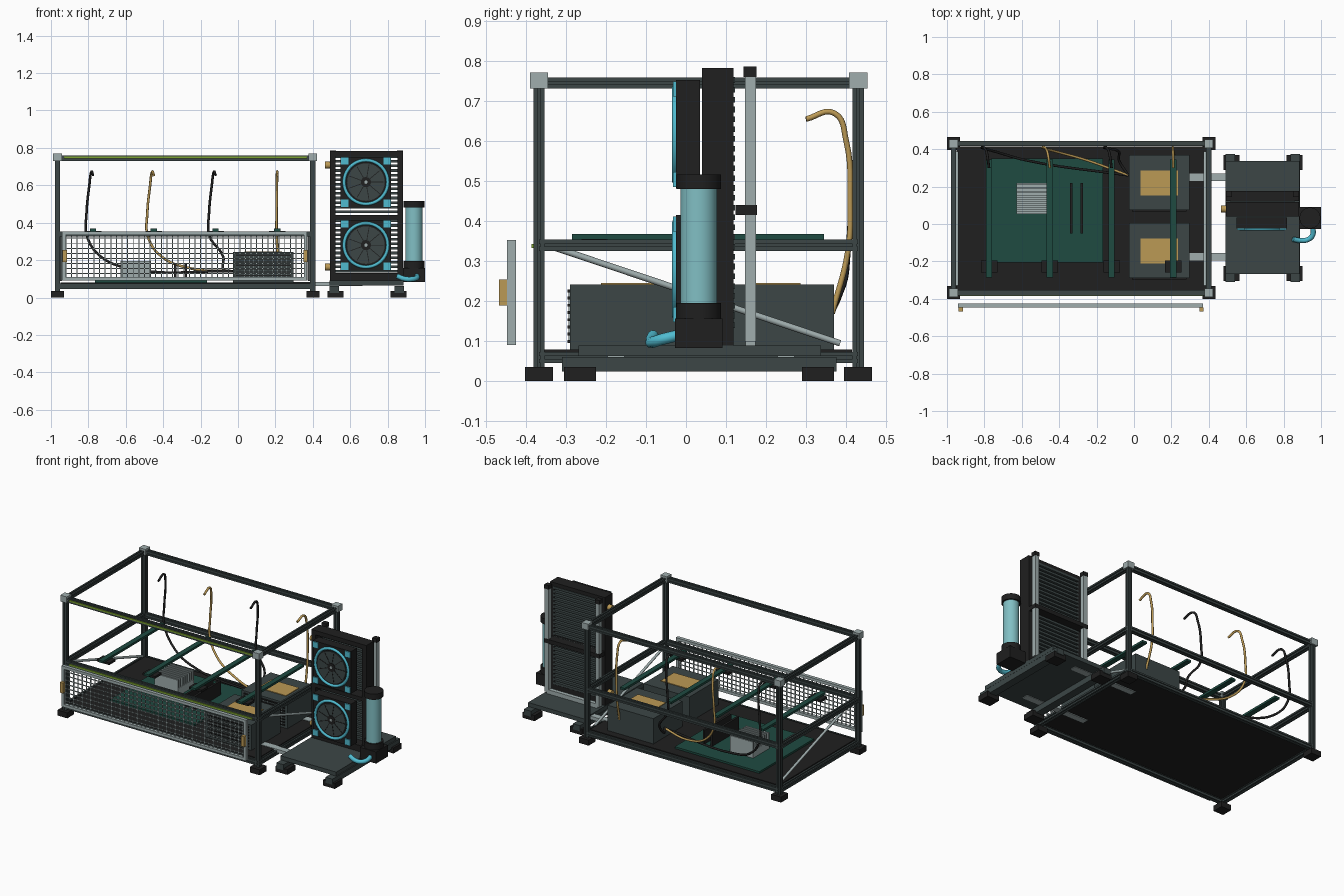
import bpy, bmesh, math
from mathutils import Vector, Matrix

if "Cube" in bpy.data.objects:
    bpy.data.objects.remove(bpy.data.objects["Cube"])


def material(name, red, green, blue):
    mat = bpy.data.materials.new(name)
    mat.use_nodes = True
    color = (red, green, blue, 1)
    mat.diffuse_color = color
    mat.node_tree.nodes["Principled BSDF"].inputs["Base Color"].default_value = color
    return mat


slate = material("slate metal", .045, .062, .062)
black = material("black plastic", .014, .014, .014)
silver = material("silver metal", .35, .42, .42)
green = material("circuit green", .013, .07, .053)
gold = material("gold", .5, .32, .09)
cyan = material("cyan", .08, .5, .63)
coolant = material("pale coolant", .22, .52, .55)
lime = material("lime light", .2, .36, .03)


def finish(name, bm, mat, smooth=False):
    bmesh.ops.recalc_face_normals(bm, faces=bm.faces)
    mesh = bpy.data.meshes.new(name)
    bm.to_mesh(mesh)
    bm.free()
    obj = bpy.data.objects.new(name, mesh)
    bpy.context.collection.objects.link(obj)
    mesh.materials.append(mat)
    if smooth:
        bpy.ops.object.select_all(action='DESELECT')
        obj.select_set(True)
        bpy.context.view_layer.objects.active = obj
        bpy.ops.object.shade_smooth_by_angle(angle=math.radians(40))
    return obj


def boxes(name, mat, parts):
    """Each part is (centre, size); all parts form one object."""
    bm = bmesh.new()
    for centre, size in parts:
        bmesh.ops.create_cube(bm, size=1, matrix=Matrix.Translation(centre) @ Matrix.Diagonal((*size, 1)))
    return finish(name, bm, mat)


def box(name, mat, centre, size):
    return boxes(name, mat, [(centre, size)])


def cylinder(name, mat, centre, radius, length, axis='Z'):
    bm = bmesh.new()
    turn = {'X': Matrix.Rotation(math.pi / 2, 4, 'Y'), 'Y': Matrix.Rotation(math.pi / 2, 4, 'X'), 'Z': Matrix()}[axis]
    bmesh.ops.create_cone(bm, cap_ends=True, segments=32, radius1=radius, radius2=radius,
                          depth=length, matrix=Matrix.Translation(centre) @ turn)
    return finish(name, bm, mat, True)


def ring(name, mat, centre, radius, thick):
    bpy.ops.mesh.primitive_torus_add(location=centre, rotation=(math.pi / 2, 0, 0), major_radius=radius,
                                     minor_radius=thick, major_segments=40, minor_segments=8)
    obj = bpy.context.object
    obj.name = name
    obj.data.materials.append(mat)
    bpy.ops.object.shade_smooth()


def tube(name, mat, points, radius):
    curve = bpy.data.curves.new(name, 'CURVE')
    curve.dimensions = '3D'
    curve.bevel_depth = radius
    curve.bevel_resolution = 2
    curve.resolution_u = 6
    curve.use_fill_caps = True
    spline = curve.splines.new('BEZIER')
    spline.bezier_points.add(len(points) - 1)
    for knot, co in zip(spline.bezier_points, points):
        knot.co = co
        knot.handle_left_type = knot.handle_right_type = 'AUTO'
    obj = bpy.data.objects.new(name, curve)
    bpy.context.collection.objects.link(obj)
    curve.materials.append(mat)


def beam(name, start, end, half=.014):
    """Slotted square extrusion between two points."""
    start, end = Vector(start), Vector(end)
    slot, floor = half * .25, half * .6
    side = [(-half, -half), (-slot, -half), (-slot, -floor), (slot, -floor), (slot, -half)]
    outline = []
    for quarter in range(4):
        for x, y in side:
            for _ in range(quarter):
                x, y = -y, x
            outline.append((x, y, 0))
    bm = bmesh.new()
    face = bm.faces.new([bm.verts.new(co) for co in outline])
    made = bmesh.ops.extrude_face_region(bm, geom=[face])
    tops = [v for v in made["geom"] if isinstance(v, bmesh.types.BMVert)]
    bmesh.ops.translate(bm, verts=tops, vec=(0, 0, (end - start).length))
    direction = end - start
    turn = direction.to_track_quat('Z', 'Y').to_matrix().to_4x4()
    bm.transform(Matrix.Translation(start) @ turn)
    finish(name, bm, slate)


# Main frame: posts, rails, corner blocks and feet
left, right, front, back = -.965, .4, -.367, .43
corners = [(x, y) for x in (left, right) for y in (front, back)]
for x, y in corners:
    beam("frame_post", (x, y, .03), (x, y, .75))
for z in (.06, .34, .745):
    for y in (front, back):
        beam("long_rail", (left, y, z), (right, y, z))
    for x in (left, right):
        beam("side_rail", (x, front, z), (x, back, z))
boxes("corner_blocks", silver, [((x, y, .751), (.046, .046, .04)) for x, y in corners])
boxes("frame_feet", black, [((x, y, .018), (.07, .07, .035)) for x, y in corners])
boxes("light_strips", lime, [((-.28, front - .016, z), (1.3, .006, .01)) for z in (.748, .338)])
for x in (-.946, .379):
    tube("side_brace", silver, [(x, -.33, .335), (x, .385, .095)], .008)

# Tray and main board
box("tray", black, (-.28, .03, .073), (1.34, .77, .014))
box("main_board", green, (-.465, .072, .086), (.6, .555, .012))
box("heat_sink_base", silver, (-.547, .137, .115), (.165, .165, .05))
boxes("heat_sink_fins", silver, [((-.547, .06 + i * .022, .165), (.165, .011, .06)) for i in range(8)])
boxes("memory_sticks", black, [((x, .085, .135), (.014, .27, .09)) for x in (-.335, -.28)])

# Power units with gold labels and front vents
for y in (.222, -.142):
    box("power_unit", slate, (.135, y, .16), (.325, .295, .164))
    box("power_label", gold, (.135, y - .003, .243), (.198, .134, .006))
    face = y - .15
    boxes("power_vent", black, [((.135, face, .1 + i * .018), (.29, .008, .007)) for i in range(8)])
    boxes("power_grille", silver, [((.01 + i * .025, face, .162), (.003, .004, .13)) for i in range(11)])

# Card rails with pads, and the cable rising at each one
for i, x in enumerate((-.775, -.45, -.12, .21)):
    box("card_rail", green, (x, .03, .361), (.033, .63, .014))
    box("card_pad", black, (x, -.228, .348), (.088, .065, .014))
    path = [(x, .3, .655), (x - .01, .37, .67), (x - .02, .4, .6), (x - .035, .41, .45), (x - .033, .405, .33)]
    if i < 3:
        path += [(x + .04, .385, .22), (x + (.2 if i < 2 else .04), .34, .155), (-.03, .26, .14)]
    else:
        path = [(px + (x - px) * .9, py, pz) for px, py, pz in path] + [(x + .006, .365, .17)]
    tube("cable", gold if i % 2 else black, path, .007)

# Mesh door with handles
door_y = -.436
boxes("door_frame", silver,
      [((-.285, door_y, z), (1.31, .022, .018)) for z in (.1, .344)]
      + [((x, door_y, .222), (.018, .022, .25)) for x in (-.931, .361)])
boxes("door_mesh", silver,
      [((-.92 + i * .03, door_y, .222), (.005, .005, .24)) for i in range(43)]
      + [((-.285, door_y, .128 + i * .027), (1.28, .005, .005)) for i in range(8)])
boxes("door_handles", gold, [((x, -.457, .222), (.022, .021, .066)) for x in (-.926, .36)])

# Stand beside the frame
stand = .687
box("stand_plate", slate, (stand, .034, .077), (.395, .605, .026))
boxes("stand_rails", slate, [((x, .033, .043), (.05, .685, .036)) for x in (.515, .862)])
boxes("stand_feet", black, [((x, y, .018), (.085, .08, .035)) for x in (.522, .858) for y in (-.265, .33)])
boxes("link_bars", silver, [((.44, y, .072), (.45, .042, .022)) for y in (-.175, .25)])

# Radiator: frame, slats and rear posts
boxes("radiator_frame", black,
      [((stand + s * .18, .079, .437), (.03, .078, .69)) for s in (-1, 1)]
      + [((stand, .079, z), (.39, .078, h)) for z, h in ((.769, .028), (.43, .024), (.105, .05))])
boxes("radiator_slats", slate, [((stand, .11, .14 + i * .0245), (.34, .024, .014)) for i in range(26)])
boxes("rear_posts", silver, [((stand + s * .18, .161, .43), (.028, .028, .66)) for s in (-1, 1)])
box("rear_foot_rail", silver, (stand, .161, .103), (.36, .026, .028))
boxes("rear_brackets", black,
      [((stand + s * .18, .16, .773), (.032, .032, .026)) for s in (-1, 1)]
      + [((stand, .15, .428), (.392, .054, .026))])
for z in (.708, .163):
    cylinder("port_fitting", gold, (.482, .08, z), .018, .034, 'X')

# Fans
for z in (.617, .28):
    box("fan_housing", black, (stand - .003, .005, z), (.27, .06, .27))
    middle = Vector((stand - .003, -.026, z))
    ring("fan_ring", cyan, middle, .117, .009)
    boxes("fan_corners", cyan, [(middle + Vector((a * .113, -.002, b * .113)), (.038, .008, .038))
                                for a in (-1, 1) for b in (-1, 1)])
    cylinder("fan_disc", slate, middle, .1, .008, 'Y')
    bm = bmesh.new()
    for i in range(9):
        turn = Matrix.Rotation(i * math.tau / 9, 4, 'Y')
        bmesh.ops.create_cube(bm, size=1, matrix=Matrix.Translation(middle) @ turn
                              @ Matrix.Translation((.06, -.004, 0)) @ Matrix.Diagonal((.07, .003, .004, 1)))
    finish("blade_gaps", bm, black)
    cylinder("fan_hub", black, middle, .027, .014, 'Y')
    cylinder("hub_cap", silver, middle, .009, .018, 'Y')

# Reservoir, pump and hose
tank_x, tank_y = .941, .032
cylinder("reservoir_tube", coolant, (tank_x, tank_y, .34), .046, .3)
for z, height in ((.498, .036), (.175, .042)):
    cylinder("reservoir_cap", black, (tank_x, tank_y, z), .056, height)
box("pump", black, (tank_x, tank_y, .12), (.116, .118, .074))
tube("coolant_hose", cyan, [(.957, -.02, .115), (.955, -.06, .105), (.93, -.083, .098),
                            (.89, -.088, .1), (.85, -.082, .115)], .014)
